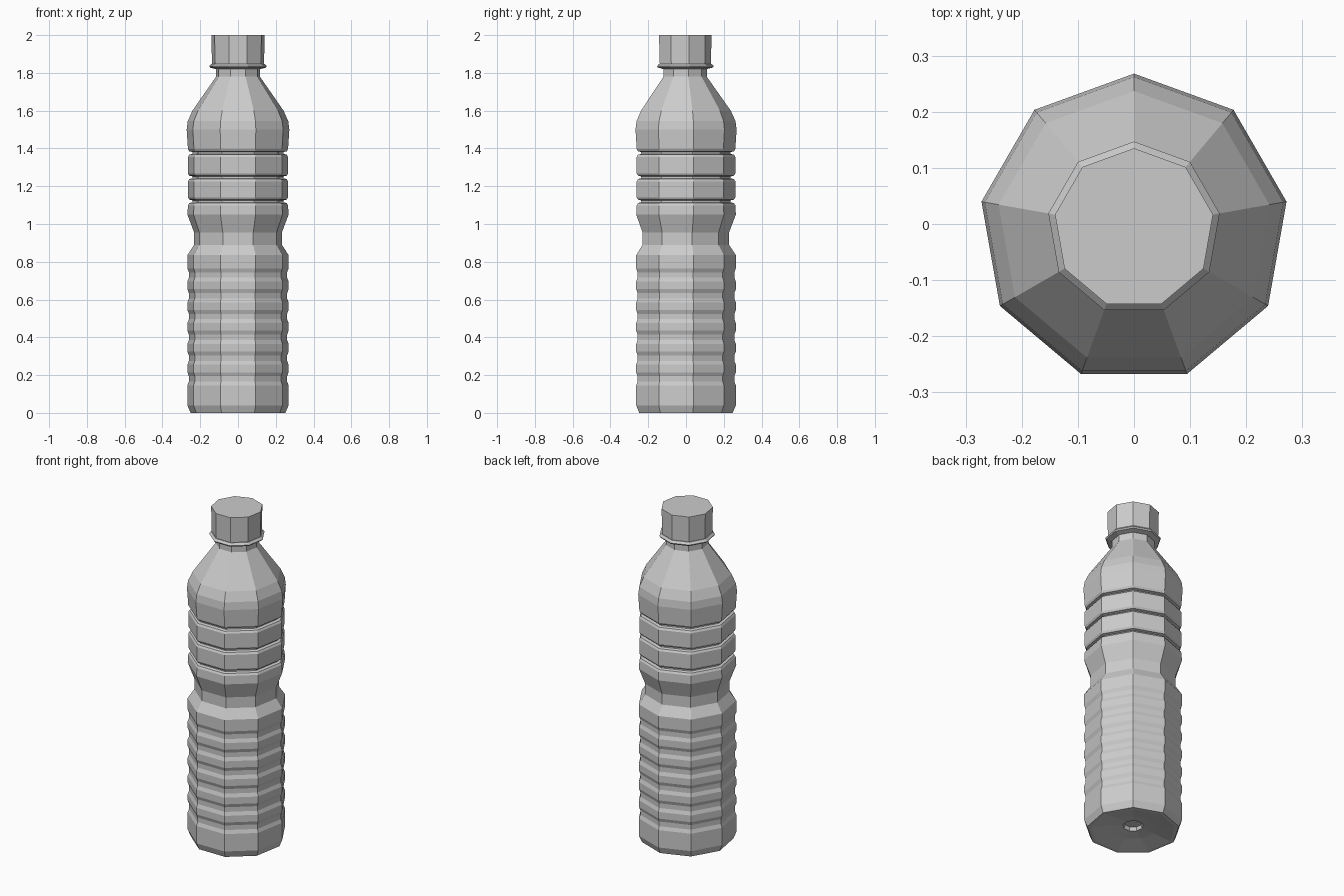
import bpy, bmesh, math

if "Cube" in bpy.data.objects:
    bpy.data.objects.remove(bpy.data.objects["Cube"])

SIDES = 9
Y_OFF = -0.008  # nine-sided ring is centred by its bounding box


def lathe(name, profile):
    """Revolve (radius, z) points into a faceted, capped solid."""
    bm = bmesh.new()
    rings = []
    for r, z in profile:
        rings.append([bm.verts.new((r * math.cos(a), r * math.sin(a) + Y_OFF, z))
                      for a in (math.pi / 2 + math.tau * k / SIDES for k in range(SIDES))])
    for lo, hi in zip(rings, rings[1:]):
        for k in range(SIDES):
            n = (k + 1) % SIDES
            bm.faces.new((lo[k], lo[n], hi[n], hi[k]))
    bm.faces.new(rings[0][::-1])
    bm.faces.new(rings[-1])
    bmesh.ops.recalc_face_normals(bm, faces=bm.faces)
    me = bpy.data.meshes.new(name)
    bm.to_mesh(me)
    bm.free()
    ob = bpy.data.objects.new(name, me)
    bpy.context.collection.objects.link(ob)
    return ob


# Dished base with a small central dimple
profile = [(0.05, 0.05), (0.057, 0.03), (0.13, 0.02), (0.235, 0.0), (0.255, 0.0), (0.272, 0.04)]

# Shallow ribs on the lower body
for i in range(6):
    z = 0.18 + 0.11 * i
    profile += [(0.272, z - 0.035), (0.264, z - 0.014), (0.264, z + 0.014), (0.272, z + 0.035)]

# Grip waist
profile += [(0.272, 0.835), (0.236, 0.89), (0.236, 0.955), (0.272, 1.05)]

# Three sharp grooves on the upper body
for z in (1.12, 1.247, 1.376):
    profile += [(0.269, z - 0.021), (0.262, z - 0.009), (0.244, z - 0.005),
                (0.244, z + 0.005), (0.262, z + 0.009), (0.269, z + 0.021)]

# Shoulder, neck and collar
profile += [(0.276, 1.50), (0.270, 1.545), (0.245, 1.60), (0.118, 1.78), (0.118, 1.82),
            (0.150, 1.828), (0.155, 1.836), (0.143, 1.848), (0.12, 1.85)]
lathe("bottle", profile)

# Screw cap
lathe("cap", [(0.138, 1.846), (0.140, 1.85), (0.143, 1.99), (0.143, 2.0)])
